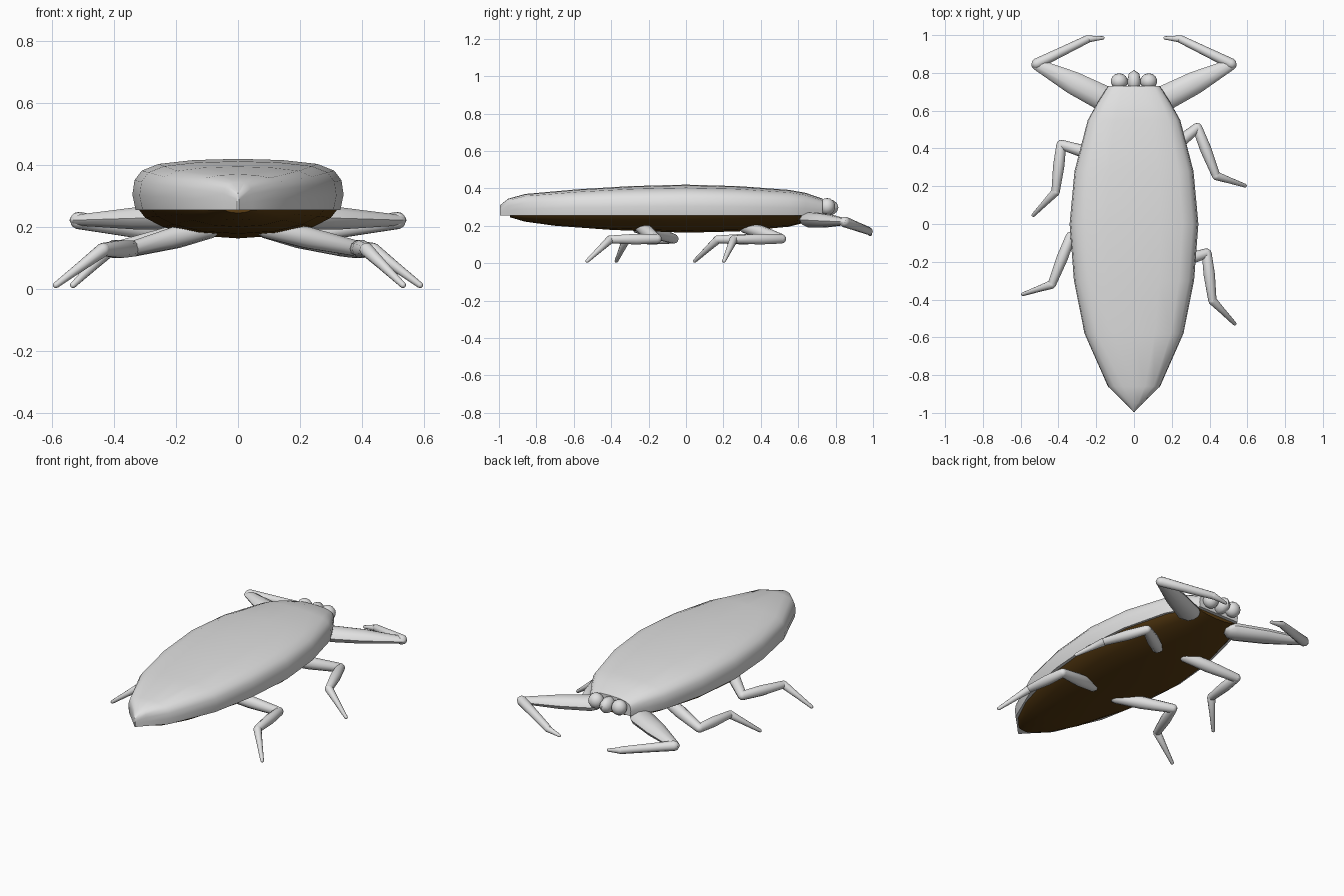
import bpy, bmesh, math
from mathutils import Vector

if "Cube" in bpy.data.objects:
    bpy.data.objects.remove(bpy.data.objects["Cube"])


def material(name, rgb):
    m = bpy.data.materials.new(name)
    m.diffuse_color = (*rgb, 1)
    m.use_nodes = True
    m.node_tree.nodes["Principled BSDF"].inputs["Base Color"].default_value = m.diffuse_color
    return m


GREY = material("shell grey", (0.75, 0.75, 0.75))
BROWN = material("belly brown", (0.10, 0.045, 0.006))


def finish(name, bm, mat, angle=45):
    bmesh.ops.recalc_face_normals(bm, faces=bm.faces)
    me = bpy.data.meshes.new(name)
    bm.to_mesh(me)
    bm.free()
    ob = bpy.data.objects.new(name, me)
    bpy.context.collection.objects.link(ob)
    me.materials.append(mat)
    bpy.context.view_layer.objects.active = ob
    ob.select_set(True)
    bpy.ops.object.shade_smooth_by_angle(angle=math.radians(angle))
    ob.select_set(False)
    return ob


def skin(bm, rings):
    """Join closed rings of points with quads and cap both ends."""
    loops = [[bm.verts.new(p) for p in r] for r in rings]
    n = len(loops[0])
    for a, b in zip(loops, loops[1:]):
        for i in range(n):
            j = (i + 1) % n
            bm.faces.new((a[i], a[j], b[j], b[i]))
    bm.faces.new(loops[0])
    bm.faces.new(loops[-1])


def hull(name, stations, section, base, mat):
    """Loft a half section, mirrored in x, along y: (y, half width, crown z)."""
    full = section + [(-x, z) for x, z in reversed(section[:-1])]
    bm = bmesh.new()
    skin(bm, [[(x * w, y, base + z * (top - base)) for x, z in full]
              for y, w, top in stations])
    return finish(name, bm, mat)


def limb(bm, p0, p1, r0, r1, rm=None, flat=1.0, sides=10):
    """Tapered segment with rounded ends."""
    p0, p1 = Vector(p0), Vector(p1)
    d = p1 - p0
    length = d.length
    d.normalize()
    side = d.cross(Vector((0, 0, 1))).normalized()
    up = side.cross(d)
    rm = rm or (r0 + r1) / 2
    prof = [(-.9 * r0, .35 * r0), (-.55 * r0, .8 * r0), (0, r0),
            (length * .45, rm), (length, r1),
            (length + .55 * r1, .8 * r1), (length + .9 * r1, .35 * r1)]
    rings = []
    for t, r in prof:
        c = p0 + d * t
        rings.append([c + side * (r * math.cos(a)) + up * (r * flat * math.sin(a))
                      for a in (2 * math.pi * k / sides for k in range(sides))])
    skin(bm, rings)


def ball(name, loc, size, u, v):
    bm = bmesh.new()
    bmesh.ops.create_uvsphere(bm, u_segments=u, v_segments=v, radius=1)
    for vert in bm.verts:
        vert.co = Vector((vert.co.x * size[0], vert.co.y * size[1], vert.co.z * size[2])) + Vector(loc)
    return finish(name, bm, GREY)


# Domed back shell
hull("back_shell",
     [(-.995, .003, .31), (-.95, .047, .345), (-.86, .138, .37), (-.58, .262, .395),
      (-.3, .318, .412), (0, .341, .42), (.28, .315, .412), (.55, .245, .392),
      (.64, .195, .376), (.73, .138, .345)],
     [(.97, 0), (1, .3), (.98, .58), (.91, .77), (.75, .9), (.42, .975), (0, 1)],
     .255, GREY)

# Dark underside
hull("belly",
     [(-.94, .045, .245), (-.86, .118, .222), (-.7, .195, .2), (-.4, .28, .178),
      (0, .322, .163), (.28, .295, .17), (.55, .225, .195), (.71, .135, .235)],
     [(1, 0), (.93, .3), (.75, .62), (.42, .9), (0, 1)],
     .258, BROWN)

# Head: two eyes and a short beak
for s, n in ((-1, "left"), (1, "right")):
    ball(n + "_eye", (s * .078, .755, .303), (.045, .043, .045), 14, 8)
ball("beak", (0, .755, .298), (.038, .06, .046), 8, 6)

# Grasping forelegs
for s, n in ((-1, "left"), (1, "right")):
    bm = bmesh.new()
    limb(bm, (s * .17, .67, .232), (s * .515, .845, .222), .068, .03, .06, .62)
    limb(bm, (s * .515, .848, .221), (s * .25, .977, .172), .029, .021)
    limb(bm, (s * .25, .979, .171), (s * .165, .985, .153), .02, .009)
    finish(n + "_foreleg", bm, GREY)

# Walking legs: two poses alternating from side to side
FORWARD = [(.09, .31, .195), (.335, .51, .13), (.435, .255, .127), (.588, .203, .012)]
BACKWARD = [(.09, .33, .195), (.385, .42, .13), (.415, .17, .127), (.533, .047, .012)]
for name, s, shift, pose in (("middle_right_leg", 1, 0, FORWARD),
                             ("middle_left_leg", -1, 0, BACKWARD),
                             ("rear_right_leg", 1, -.575, BACKWARD),
                             ("rear_left_leg", -1, -.575, FORWARD)):
    a, b, c, d = [(s * x, y + shift, z) for x, y, z in pose]
    bm = bmesh.new()
    limb(bm, a, b, .032, .026, .036)
    limb(bm, b, c, .026, .022, .03)
    limb(bm, c, d, .023, .01)
    finish(name, bm, GREY)
